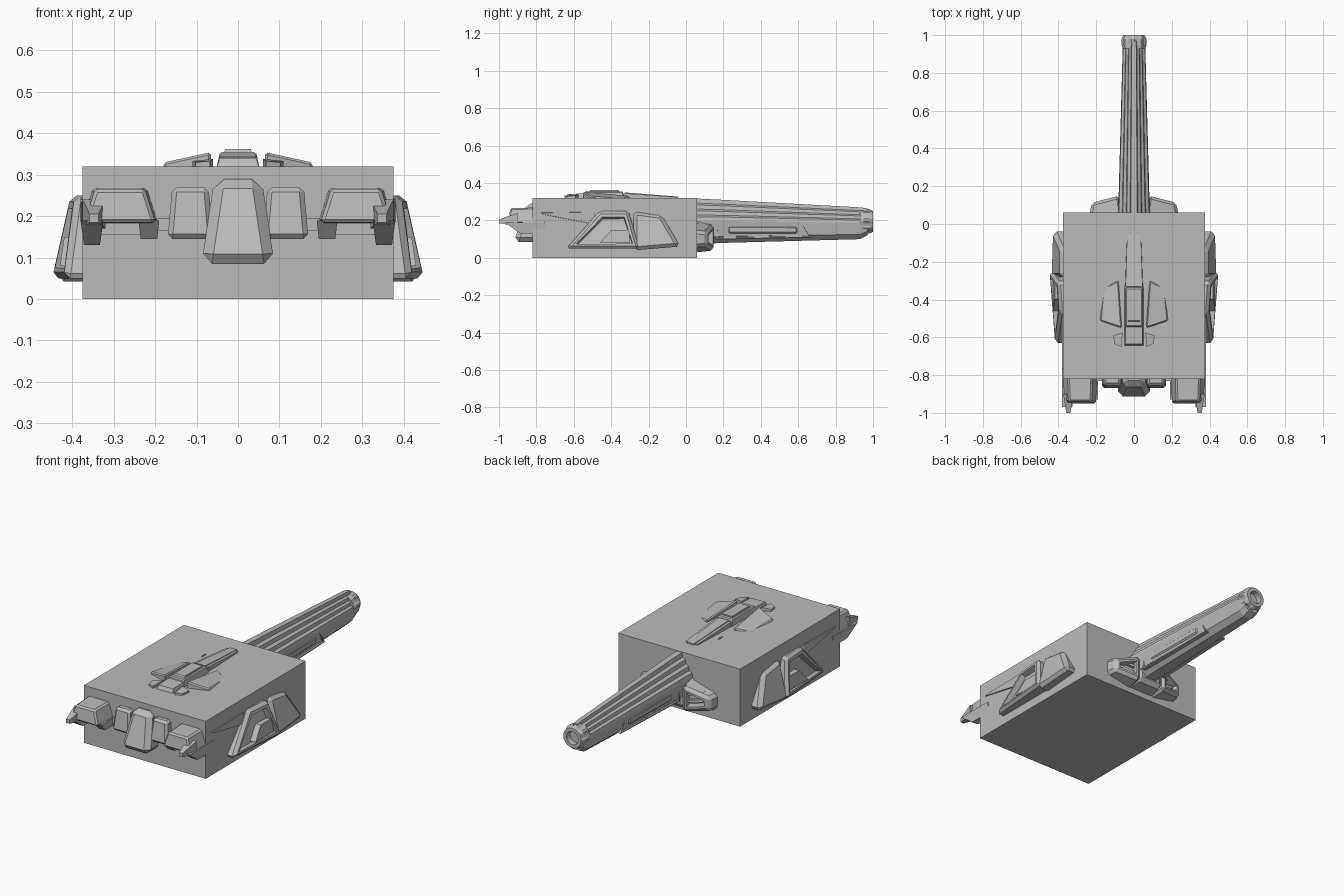
import bpy, bmesh, math
from mathutils import Vector

default_cube = bpy.data.objects.get("Cube")
if default_cube:
    bpy.data.objects.remove(default_cube, do_unlink=True)

grey = bpy.data.materials.new("plain_grey")
grey.use_nodes = True
shade = (.5, .5, .5, 1)
grey.diffuse_color = shade
grey.node_tree.nodes["Principled BSDF"].inputs["Base Color"].default_value = shade

# Each side of a block as axis and direction; outer is away from the centre line
SIDES = {"inner": (0, -1), "outer": (0, 1), "front": (1, -1),
         "back": (1, 1), "bottom": (2, -1), "top": (2, 1)}


def finish(name, bm, mirror=False):
    """Turn the working mesh into a grey, flat-faced object."""
    bmesh.ops.recalc_face_normals(bm, faces=bm.faces[:])
    mesh = bpy.data.meshes.new(name)
    bm.to_mesh(mesh)
    bm.free()
    mesh.materials.append(grey)
    part = bpy.data.objects.new(name, mesh)
    bpy.context.collection.objects.link(part)
    if mirror:
        part.modifiers.new("Mirror", 'MIRROR')


def block(name, x, y, z, mirror=False, chamfer=0, recess=None, **pinches):
    """Box between limits. A pinch scales one side along its two axes, then slides it
    along the second; a recess frames one side and sinks its middle."""
    bm = bmesh.new()
    bmesh.ops.create_cube(bm, size=2)
    corners = [(v, v.co.copy()) for v in bm.verts]
    for v, sign in corners:
        v.co = [limits[int(s > 0)] for limits, s in zip((x, y, z), sign)]
    for side, (scale_a, scale_b, slide) in pinches.items():
        axis, direction = SIDES[side]
        a, b = [k for k in range(3) if k != axis]
        chosen = [v for v, sign in corners if sign[axis] * direction > 0]
        middle = sum((v.co for v in chosen), Vector()) / len(chosen)
        for v in chosen:
            v.co[a] = middle[a] + (v.co[a] - middle[a]) * scale_a
            v.co[b] = middle[b] + (v.co[b] - middle[b]) * scale_b + slide
    if chamfer:
        bmesh.ops.bevel(bm, geom=bm.edges[:], offset=chamfer, segments=1,
                        affect='EDGES', clamp_overlap=True)
    if recess:
        side, border, depth = recess
        axis, direction = SIDES[side]
        bm.normal_update()
        face = max(bm.faces, key=lambda f: f.normal[axis] * direction * f.calc_area())
        bmesh.ops.inset_region(bm, faces=[face], thickness=border)
        bmesh.ops.inset_region(bm, faces=[face], thickness=border / 4, depth=-depth)
    finish(name, bm, mirror)


def loft(name, rings):
    """Skin through rings of equal length, closed at both ends."""
    bm = bmesh.new()
    rows = [[bm.verts.new(point) for point in ring] for ring in rings]
    for near, far in zip(rows, rows[1:]):
        for i in range(len(near)):
            bm.faces.new((near[i - 1], near[i], far[i], far[i - 1]))
    bm.faces.new(rows[0])
    bm.faces.new(rows[-1])
    finish(name, bm)


def barrel_ring(y, width, low, high):
    """Keel below, four steps above, mirrored about the centre line."""
    height = high - low
    half = [(width * .4, low), (width * .85, low + height * .15)]
    for step in range(4):
        level = low + height * (.6 + step * .13)
        half.append((width * (1 - step / 4), level - height * .09))
        half.append((width * (.95 - step / 4), level))
    half[-1] = (half[-1][0], high)
    outline = half + [(-x, z) for x, z in reversed(half)]
    return [(x, y, z) for x, z in outline]


def lugged_circle(radius, y, notch=1, count=32):
    """Circle whose alternate arcs are drawn in by the notch factor."""
    points = []
    for i in range(count):
        angle = math.tau * i / count
        reach = radius if i % 4 < 2 else radius * notch
        points.append((reach * math.cos(angle), y, .195 + reach * math.sin(angle)))
    return points


# Main block
block("body_block", x=(-.375, .375), y=(-.82, .06), z=(0, .32))

# Barrel and hollow muzzle
loft("barrel", [barrel_ring(0, .085, .07, .32), barrel_ring(.2, .08, .08, .31),
                barrel_ring(.93, .06, .1, .27), barrel_ring(.97, .055, .12, .265)])
loft("muzzle", [lugged_circle(.06, .93), lugged_circle(.066, .95, notch=.88),
                lugged_circle(.066, .98, notch=.88), lugged_circle(.055, 1),
                lugged_circle(.036, 1), lugged_circle(.03, .9)])

# Framed panel along each side of the barrel
block("barrel_side_panel", x=(.03, .075), y=(.16, .67), z=(.1, .2), mirror=True,
      recess=("outer", .01, .008), back=(.6, .8, 0), top=(1, .9, -.02))
block("barrel_side_tube", x=(.03, .076), y=(.22, .6), z=(.125, .175), mirror=True,
      chamfer=.012, back=(.7, .9, 0))

# Collar and open vents where the barrel meets the block
block("barrel_collar", x=(-.1, .1), y=(0, .14), z=(.02, .22), chamfer=.02, back=(.8, .7, 0))
block("rear_vent", x=(.06, .24), y=(0, .15), z=(.02, .2), mirror=True, chamfer=.015,
      recess=("back", .015, .04), outer=(.5, .5, -.01), back=(.8, .8, 0))
for level in (.08, .12):
    block("vent_blade", x=(.09, .18), y=(.04, .12), z=(level, level + .015), mirror=True,
          outer=(.6, 1, .02))

# Side pods with an open frame ahead
block("side_pod", x=(.3, .44), y=(-.28, -.03), z=(.04, .25), mirror=True, chamfer=.02,
      top=(.3, .6, -.05), back=(.9, .8, 0))
block("side_frame", x=(.3, .45), y=(-.64, -.25), z=(.05, .25), mirror=True, chamfer=.015,
      recess=("outer", .02, .03), top=(.4, .4, .06), front=(.6, 1, 0))
block("side_frame_brace", x=(.36, .43), y=(-.46, -.3), z=(.08, .15), mirror=True,
      top=(.7, .6, .03))
block("side_fin", x=(.36, .38), y=(-.8, -.46), z=(.17, .25), mirror=True,
      front=(1, .1, .03), outer=(.8, .8, 0))

# Front corner pods with hooked undersides
block("corner_pod", x=(.19, .38), y=(-.95, -.75), z=(.18, .27), mirror=True, chamfer=.008,
      top=(.7, .9, 0), front=(.9, .9, 0))
block("corner_beak", x=(.32, .375), y=(-1, -.9), z=(.17, .24), mirror=True, front=(.4, .3, -.01))
block("corner_inner_hook", x=(.19, .24), y=(-.93, -.75), z=(.145, .19), mirror=True,
      bottom=(.8, .8, .02))
block("corner_outer_hook", x=(.325, .38), y=(-.97, -.75), z=(.13, .19), mirror=True,
      bottom=(.7, .6, .04))
block("corner_vent", x=(.23, .34), y=(-.86, -.8), z=(.155, .19), mirror=True)

# Front centre block, flanking blocks and connecting strip
block("front_centre", x=(-.088, .088), y=(-.92, -.75), z=(.085, .29), chamfer=.025,
      top=(.65, .7, .04))
block("front_flank", x=(.06, .17), y=(-.87, -.75), z=(.145, .27), mirror=True, chamfer=.012,
      top=(.8, .9, .01))
block("front_strip", x=(-.21, .21), y=(-.83, -.8), z=(.165, .195))

# Roof spine: falling rail, raised hump and stepped nose
block("roof_rail", x=(-.05, .05), y=(-.33, -.05), z=(.28, .345), top=(.9, 1, 0),
      back=(.8, .7, -.01))
block("roof_rail_cap", x=(-.03, .03), y=(-.33, -.04), z=(.3, .35), back=(.7, .5, -.01))
block("roof_hump", x=(-.055, .055), y=(-.56, -.32), z=(.3, .355), chamfer=.005, top=(.8, .85, 0))
block("roof_hump_bar", x=(-.035, .035), y=(-.53, -.36), z=(.34, .362), top=(.9, .9, .01))
block("roof_nose", x=(-.055, .055), y=(-.65, -.54), z=(.3, .345), top=(.8, .9, .01),
      front=(1, .8, 0))

# Roof wings and small nose fins
block("roof_wing", x=(.065, .18), y=(-.55, -.3), z=(.28, .355), mirror=True, chamfer=.006,
      outer=(.7, .6, -.01), back=(.7, .7, -.01))
block("roof_fin", x=(.06, .11), y=(-.65, -.575), z=(.29, .338), mirror=True,
      outer=(.6, .8, 0), front=(.7, .8, 0))
block("roof_notch", x=(-.085, -.08), y=(-.2, -.165), z=(.31, .325))
